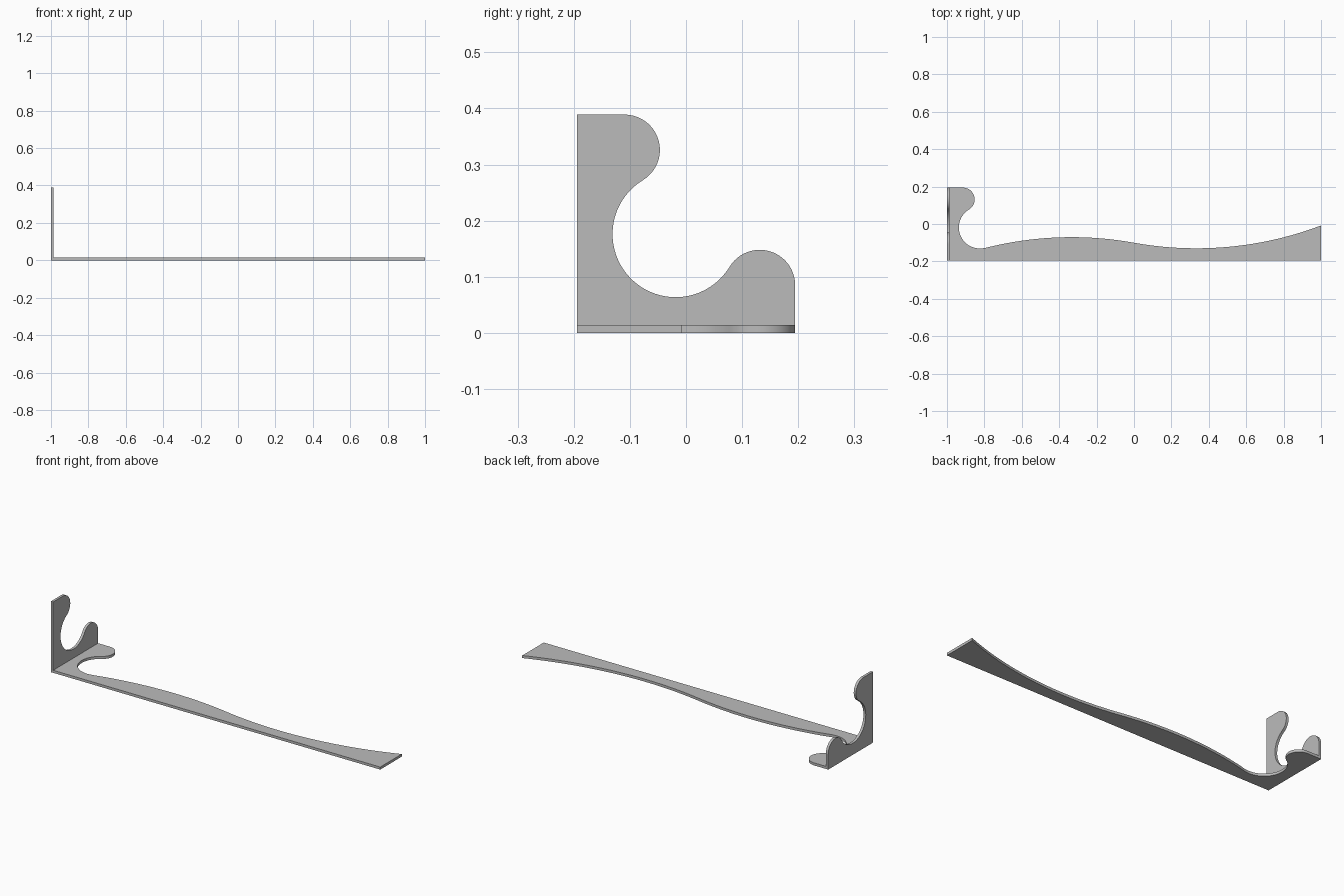
import bpy, bmesh
from math import radians, degrees, atan2, asin, cos, sin, hypot
from mathutils import Vector

cube = bpy.data.objects.get("Cube")
if cube:
    bpy.data.objects.remove(cube, do_unlink=True)

THICK = 0.014           # sheet thickness
WIDTH = 0.389           # height and depth of the hook
LOBE_R = 0.063          # rounded hook tips
NEAR, FAR = 0.085, WIDTH - LOBE_R
NOTCH = (0.176, 0.176)  # centre of the round cut-out
NOTCH_R = hypot(FAR - NOTCH[0], NOTCH[1] - NEAR) - LOBE_R
WAVE_R = 1.88           # radius of the long wavy edge

grey = bpy.data.materials.new("plain_grey")
grey.use_nodes = True
colour = (0.5, 0.5, 0.5, 1)
grey.diffuse_color = colour
grey.node_tree.nodes["Principled BSDF"].inputs["Base Color"].default_value = colour


def arc(centre, r, start, end, n):
    angles = [radians(start + (end - start) * i / n) for i in range(n + 1)]
    return [(centre[0] + r * cos(a), centre[1] + r * sin(a)) for a in angles]


def heading(a, b):
    return degrees(atan2(b[1] - a[1], b[0] - a[0]))


def sheet(name, outline, place, push):
    """Fill a flat outline and extrude it into a thin sheet."""
    bm = bmesh.new()
    face = bm.faces.new([bm.verts.new(place(*p)) for p in outline])
    new = bmesh.ops.extrude_face_region(bm, geom=[face], use_keep_orig=True)["geom"]
    bmesh.ops.translate(bm, vec=Vector(push),
                        verts=[v for v in new if isinstance(v, bmesh.types.BMVert)])
    bmesh.ops.recalc_face_normals(bm, faces=bm.faces)
    mesh = bpy.data.meshes.new(name)
    bm.to_mesh(mesh)
    bm.free()
    mesh.materials.append(grey)
    obj = bpy.data.objects.new(name, mesh)
    bpy.context.collection.objects.link(obj)
    bpy.ops.object.select_all(action="DESELECT")
    obj.select_set(True)
    bpy.context.view_layer.objects.active = obj
    bpy.ops.object.shade_smooth_by_angle(angle=radians(30))
    return obj


# Shared hook shape: lower tip, round notch, upper tip
low, high = (FAR, NEAR), (NEAR, FAR)
to_low = heading(NOTCH, low)
to_high = heading(NOTCH, high) - 360
upper_tip = arc(high, LOBE_R, to_high + 180, 90, 24) + [(0, WIDTH)]

# Upright hook plate, standing on the left end of the floor plate
upright = [(0, THICK), (WIDTH, THICK)]
upright += arc(low, LOBE_R, 0, to_low + 180, 24)
upright += arc(NOTCH, NOTCH_R, to_low, to_high, 40)[1:]
upright += upper_tip[1:]
sheet("upright_hook", upright,
      lambda u, v: (-1, u - WIDTH / 2, v), (THICK, 0, 0))

# Floor plate: same hook with a long wavy tail
dip = (4 / 3, 0.0645 + WAVE_R)
swing = degrees(asin((dip[0] - 1) / WAVE_R))
crest = (2 - dip[0], dip[1] - 2 * WAVE_R * cos(radians(swing)))
to_crest = heading(NOTCH, crest)
tail_end = degrees(asin((2 - dip[0]) / WAVE_R))
floor = [(0, 0), (2, 0)]
floor += arc(dip, WAVE_R, tail_end - 90, -swing - 90, 32)
floor += arc(crest, WAVE_R, 90 - swing, to_crest + 180, 32)[1:]
floor += arc(NOTCH, NOTCH_R, to_crest, to_high, 32)[1:]
floor += upper_tip[1:]
sheet("floor_plate", floor,
      lambda u, v: (u - 1, v - WIDTH / 2, 0), (0, 0, THICK))
